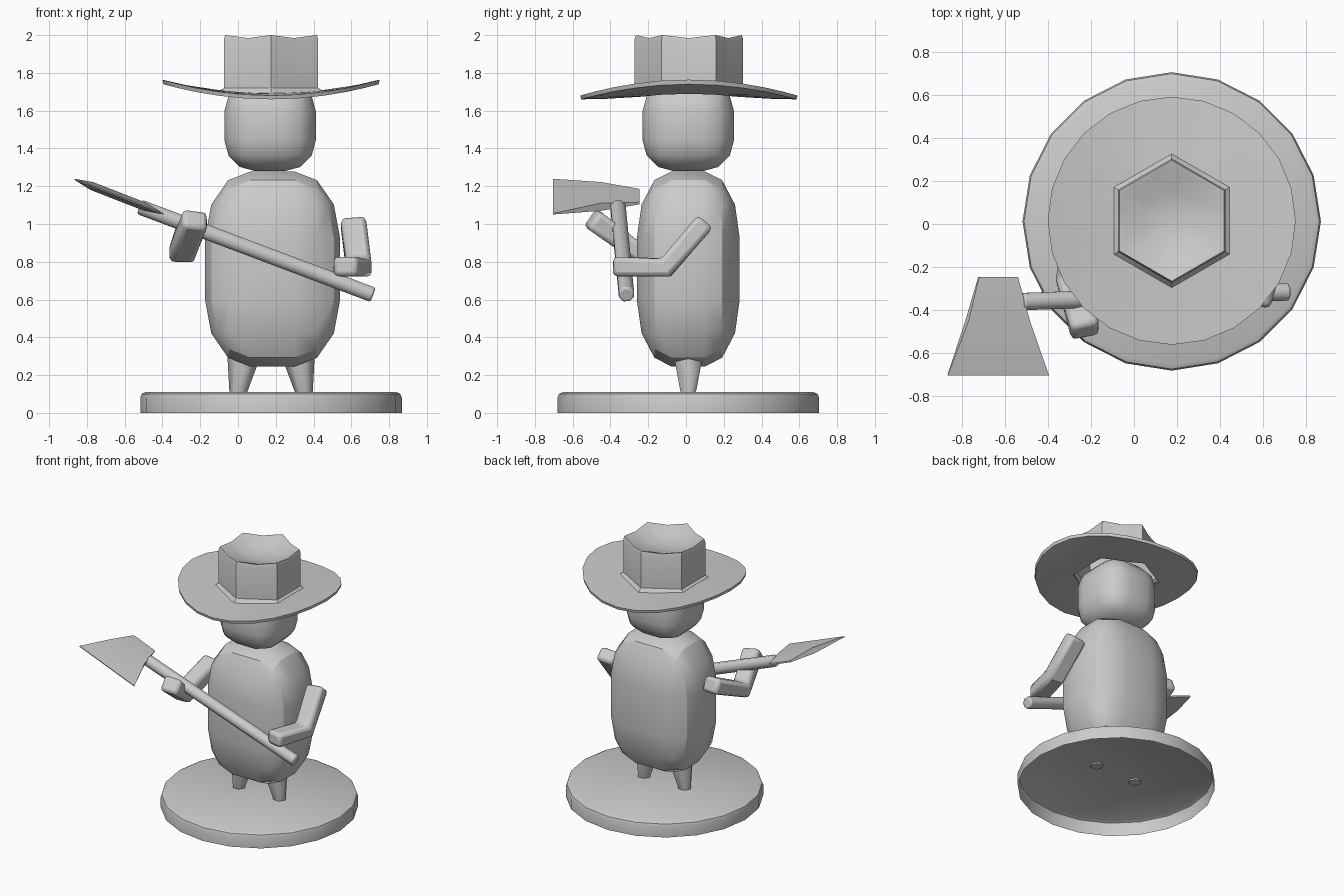
import bpy, bmesh, math
from mathutils import Vector

if "Cube" in bpy.data.objects:
    bpy.data.objects.remove(bpy.data.objects["Cube"])


def finish(name, bm, angle=30):
    bmesh.ops.recalc_face_normals(bm, faces=bm.faces)
    me = bpy.data.meshes.new(name)
    bm.to_mesh(me)
    bm.free()
    ob = bpy.data.objects.new(name, me)
    bpy.context.collection.objects.link(ob)
    bpy.ops.object.select_all(action='DESELECT')
    ob.select_set(True)
    bpy.context.view_layer.objects.active = ob
    bpy.ops.object.shade_smooth_by_angle(angle=math.radians(angle))
    return ob


def loft(name, rings, cap=(True, True), angle=30):
    bm = bmesh.new()
    vs = [[bm.verts.new(p) for p in r] for r in rings]
    n = len(vs[0])
    for a, b in zip(vs, vs[1:]):
        for i in range(n):
            j = (i + 1) % n
            bm.faces.new((a[i], a[j], b[j], b[i]))
    if cap[0]:
        bm.faces.new(vs[0][::-1])
    if cap[1]:
        bm.faces.new(vs[-1])
    return finish(name, bm, angle)


def bevel(ob, width, segments=2):
    m = ob.modifiers.new("bevel", 'BEVEL')
    m.width, m.segments, m.limit_method = width, segments, 'ANGLE'
    m.angle_limit = math.radians(50)


def circle(c, r, n):
    return [(c[0] + r * math.cos(2 * math.pi * i / n),
             c[1] + r * math.sin(2 * math.pi * i / n), c[2]) for i in range(n)]


def round_box(name, centre, half):
    bm = bmesh.new()
    bmesh.ops.create_cube(bm, size=2)
    bmesh.ops.bevel(bm, geom=bm.edges[:], offset=0.68, segments=3,
                    profile=0.5, affect='EDGES')
    for v in bm.verts:
        v.co = Vector([c + h * p for c, h, p in zip(centre, half, v.co)])
    return finish(name, bm)


def tube(name, pts, w, h, n=4):
    # section swept along a path, width axis of a square section kept near x
    pts = [Vector(p) for p in pts]
    ref = Vector((1, 0, 0)) if n == 4 else Vector((0, 1, 0))
    k = 0.5 / math.cos(math.pi / n)
    rings = []
    for i, p in enumerate(pts):
        t = (pts[min(i + 1, len(pts) - 1)] - pts[max(i - 1, 0)]).normalized()
        side = (ref - t * ref.dot(t)).normalized()
        up = t.cross(side)
        rings.append([p + k * (side * w * math.cos(a) + up * h * math.sin(a))
                      for a in [2 * math.pi * (j + 0.5) / n for j in range(n)]])
    return loft(name, rings, angle=50 if n > 4 else 30)


CX, CY = 0.175, 0.012

# round base, open underneath, with a softened upper rim
loft("base", [circle((CX, CY, z), r, 20) for z, r in
              ((0, 0.692), (0.08, 0.692), (0.1, 0.685), (0.11, 0.665))], cap=(False, True))

# tapered legs
for s, side in ((-1, "left"), (1, "right")):
    loft(side + "_leg", [circle((CX + s * x, CY, z), r, 6) for x, z, r in
                         ((0.175, 0.1, 0.045), (0.143, 0.30, 0.088),
                          (0.13, 0.40, 0.09))], angle=65)

# body and head
round_box("body", (0.183, CY, 0.762), (0.357, 0.272, 0.517))
round_box("head", (0.17, CY, 1.52), (0.242, 0.242, 0.24))

# bent arms
for name, path, h in (
        ("right_arm", ((0.61, 0.10, 1.01), (0.64, -0.105, 0.77), (0.565, -0.375, 0.775)), 0.105),
        ("left_arm", ((-0.25, 0.06, 0.99), (-0.295, -0.255, 0.85), (-0.225, -0.50, 1.03)), 0.115)):
    bevel(tube(name, path, 0.135, h), 0.025)

# tool handle
bevel(tube("handle", ((0.715, -0.315, 0.625), (-0.52, -0.36, 1.09)), 0.08, 0.08, 8), 0.01)

# wedge blade, sections along y, tilted with the handle
tilt = Vector((1, 0, -0.39))
perp = Vector((0.36, 0, 0.93))
sections = []
for y, x0, x1, t in ((-0.245, -0.72, -0.54, 0.006), (-0.45, -0.775, -0.49, 0.022),
                     (-0.703, -0.865, -0.395, 0.003)):
    a, b = [Vector((-0.63, y, 1.145)) + tilt * (x + 0.63) for x in (x0, x1)]
    sections.append([a - perp * t, b - perp * t, b + perp * t, a + perp * t])
loft("blade", sections, angle=10)


# hat: brim underside, curled round rim, then hexagonal crown with a dented top
def hat_ring(r, z, hexness, curl=0.0, wave=0.0):
    ring = []
    for i in range(24):
        a = 2 * math.pi * i / 24
        d = (a + math.pi / 6) % (math.pi / 3) - math.pi / 6
        hexed = math.cos(math.pi / 6) / math.cos(d)
        rr = r * (hexed * hexness + 1 - hexness)
        ring.append((CX + rr * math.cos(a), CY + 0.003 + rr * math.sin(a),
                     z + curl * math.cos(2 * a) + wave * math.cos(6 * d)))
    return ring


loft("hat", [hat_ring(*v) for v in (
    (0.305, 1.68, 1, 0.008), (0.45, 1.687, 0, 0.025), (0.570, 1.70, 0, 0.04),
    (0.575, 1.722, 0, 0.042), (0.45, 1.71, 0, 0.025), (0.31, 1.70, 1, 0.008),
    (0.288, 1.72, 1), (0.288, 1.97, 1, 0, -0.006), (0.28, 1.992, 1, 0, -0.008),
    (0.258, 1.987, 1, 0, -0.008), (0.15, 1.945, 1), (0.05, 1.93, 1))],
    cap=(False, True))
